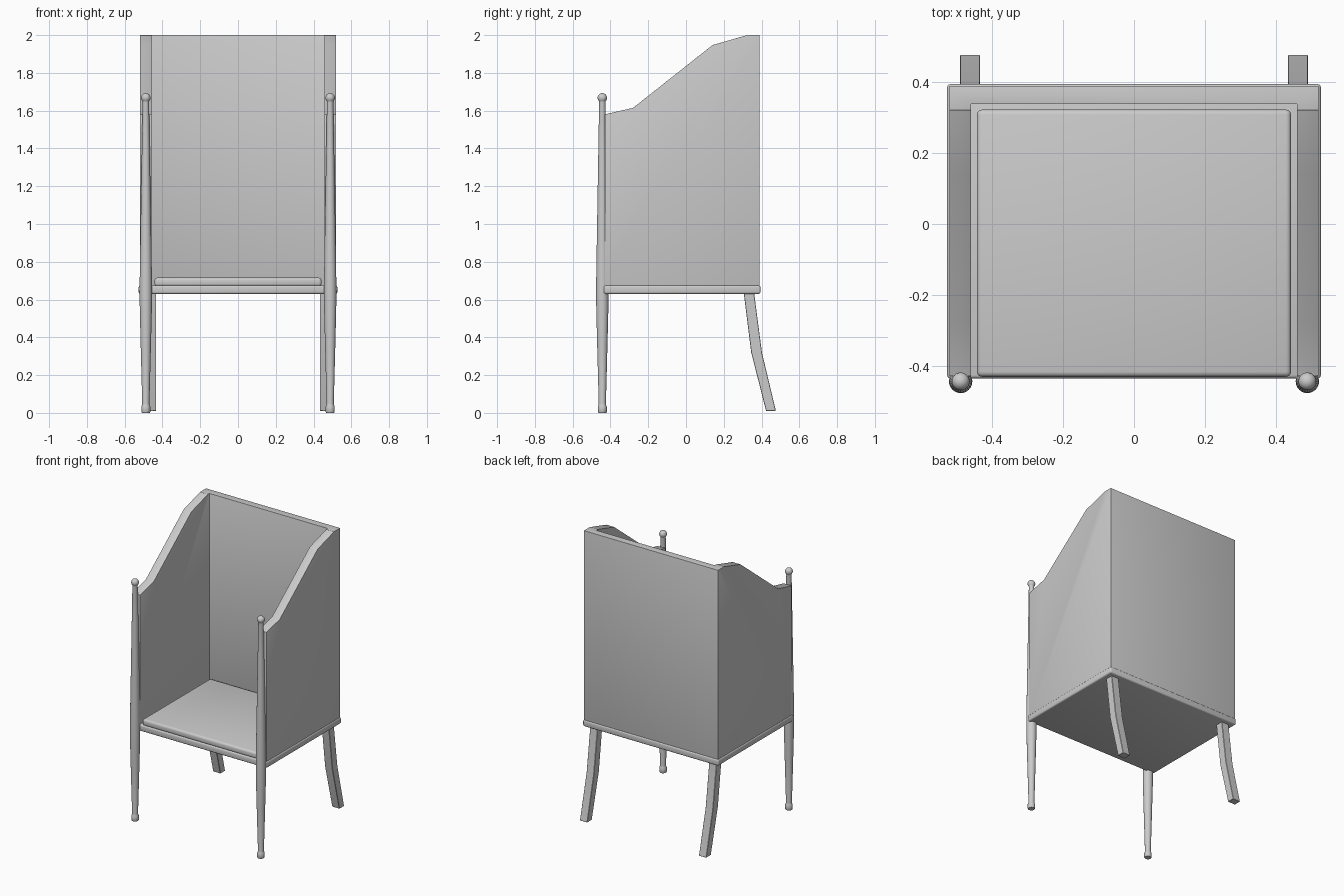
import bpy, bmesh, math
from mathutils import Vector

if "Cube" in bpy.data.objects:
    bpy.data.objects.remove(bpy.data.objects["Cube"])


def finish(name, bm):
    bmesh.ops.recalc_face_normals(bm, faces=bm.faces)
    me = bpy.data.meshes.new(name)
    bm.to_mesh(me)
    bm.free()
    ob = bpy.data.objects.new(name, me)
    bpy.context.collection.objects.link(ob)
    return ob


def activate(ob):
    bpy.ops.object.select_all(action='DESELECT')
    ob.select_set(True)
    bpy.context.view_layer.objects.active = ob


def smooth(ob):
    activate(ob)
    bpy.ops.object.shade_smooth_by_angle(angle=math.radians(35))


def prism(name, points, direction):
    """Fill a closed outline and extrude it along a vector."""
    bm = bmesh.new()
    face = bm.faces.new([bm.verts.new(p) for p in points])
    ext = bmesh.ops.extrude_face_region(bm, geom=[face], use_keep_orig=True)
    moved = [g for g in ext['geom'] if isinstance(g, bmesh.types.BMVert)]
    bmesh.ops.translate(bm, verts=moved, vec=Vector(direction))
    return finish(name, bm)


def slab(name, x, y0, y1, z0, z1):
    return prism(name, [(-x, y0, z0), (x, y0, z0), (x, y1, z0), (-x, y1, z0)],
                 (0, 0, z1 - z0))


def bevel(ob, width, segments=3):
    m = ob.modifiers.new('bevel', 'BEVEL')
    m.width, m.segments = width, segments
    m.limit_method = 'ANGLE'
    m.angle_limit = math.radians(40)
    activate(ob)
    bpy.ops.object.modifier_apply(modifier=m.name)
    smooth(ob)


def lathe(name, profile, x, y):
    """Turn a (radius, z) profile round a vertical axis."""
    bm = bmesh.new()
    vs = [bm.verts.new((r, 0, z)) for r, z in profile]
    es = [bm.edges.new(p) for p in zip(vs, vs[1:])]
    bmesh.ops.spin(bm, geom=vs + es, cent=(0, 0, 0), axis=(0, 0, 1),
                   angle=math.tau, steps=24)
    bmesh.ops.remove_doubles(bm, verts=bm.verts, dist=1e-5)
    ob = finish(name, bm)
    ob.location = (x, y, 0)
    smooth(ob)
    return ob


# Seat board and raised seat pad
bevel(slab('seat_board', 0.526, -0.435, 0.394, 0.63, 0.675), 0.01)
bevel(slab('seat_pad', 0.442, -0.43, 0.322, 0.67, 0.716), 0.014)

# U-shaped back and arms, top trimmed to the stepped slope
outer, inner = 0.52, 0.459
front, back, back_in = -0.428, 0.388, 0.338
shell = prism('back_and_arms', [
    (-outer, front, 0.665), (-outer, back, 0.665), (outer, back, 0.665),
    (outer, front, 0.665), (inner, front, 0.665), (inner, back_in, 0.665),
    (-inner, back_in, 0.665), (-inner, front, 0.665)], (0, 0, 1.335))
slope = [(-0.6, 1.541), (-0.28, 1.615), (0.14, 1.947), (0.32, 1.999),
         (0.33, 2.1), (-0.6, 2.1)]
cutter = prism('slope_cutter', [(-1, y, z) for y, z in slope], (2, 0, 0))
cutter.hide_render = True
m = shell.modifiers.new('slope', 'BOOLEAN')
m.operation, m.solver, m.object = 'DIFFERENCE', 'EXACT', cutter
activate(shell)
bpy.ops.object.modifier_apply(modifier=m.name)
bpy.data.objects.remove(cutter)
bevel(shell, 0.011)

# Turned front posts with foot collar and ball finial
ball = [(0.025 * math.sin(a), 1.668 - 0.025 * math.cos(a))
        for a in (math.radians(d) for d in range(45, 181, 15))]
ball[-1] = (0, 1.693)
post = [(0, 0), (0.021, 0), (0.024, 0.005), (0.024, 0.033), (0.02, 0.042),
        (0.019, 0.05), (0.027, 0.35), (0.032, 0.55), (0.033, 0.66),
        (0.031, 0.8), (0.026, 1.1), (0.021, 1.4), (0.017, 1.645)] + ball

# Splayed back legs (side outline)
leg = [(0.305, 0.64), (0.345, 0.32), (0.424, 0.01), (0.476, 0.01),
       (0.402, 0.32), (0.36, 0.64)]

for side, s in (('left', -1), ('right', 1)):
    lathe('front_post_' + side, post, s * 0.488, -0.443)
    ob = prism('back_leg_' + side, [(s * 0.433, y, z) for y, z in leg],
               (s * 0.057, 0, 0))
    bevel(ob, 0.002, 1)
